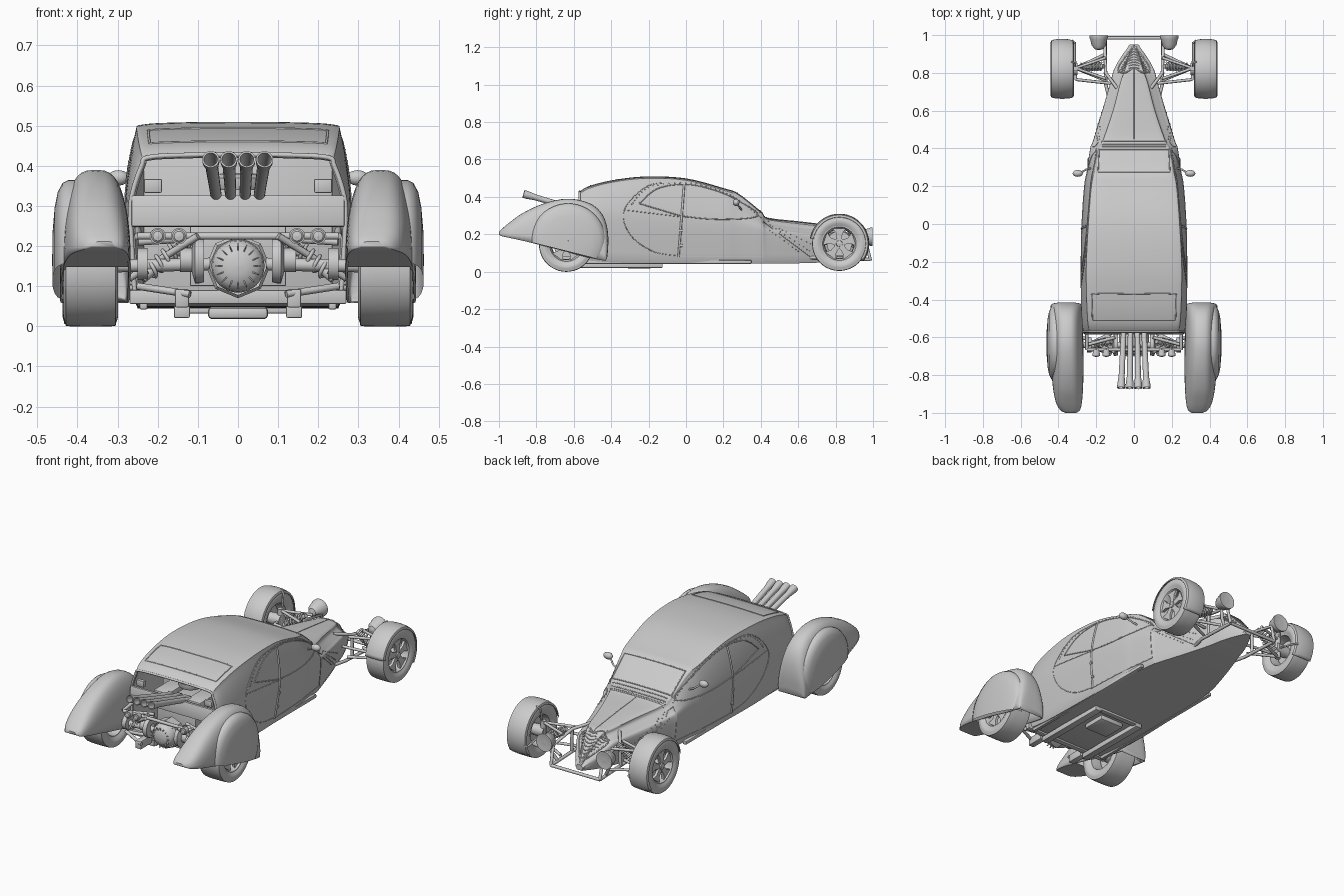
import bpy, bmesh, math
from mathutils import Vector, Matrix
from mathutils.bvhtree import BVHTree

if "Cube" in bpy.data.objects:
    bpy.data.objects.remove(bpy.data.objects["Cube"])

def spline(pts, n=6):
    """Catmull-Rom interpolation of tuples of any length."""
    out = []
    for i in range(len(pts) - 1):
        a, b, c, d = pts[max(i-1, 0)], pts[i], pts[i+1], pts[min(i+2, len(pts)-1)]
        for k in range(n):
            t = k / n
            out.append(tuple(.5*(2*q + (r-p)*t + (2*p-5*q+4*r-s)*t*t + (3*q-p-3*r+s)*t**3)
                             for p, q, r, s in zip(a, b, c, d)))
    return out + [tuple(pts[-1])]

def finish(name, bm, mirror=False, solid=0):
    bmesh.ops.recalc_face_normals(bm, faces=bm.faces)
    me = bpy.data.meshes.new(name)
    bm.to_mesh(me)
    ob = bpy.data.objects.new(name, me)
    bpy.context.collection.objects.link(ob)
    if solid:
        m = ob.modifiers.new("Thickness", 'SOLIDIFY')
        m.thickness = solid
    if mirror:
        ob.modifiers.new("Mirror", 'MIRROR')
    return ob

def loft(rings, closed=True, caps=()):
    bm = bmesh.new()
    vs = [[bm.verts.new(p) for p in r] for r in rings]
    n = len(vs[0])
    for a, b in zip(vs, vs[1:]):
        for i in range(n if closed else n - 1):
            bm.faces.new((a[i], a[(i+1) % n], b[(i+1) % n], b[i]))
    for c in caps:
        bm.faces.new(vs[c])
    return bm

def lathe(name, prof, origin, axis, mirror=False, seg=32):
    """Revolve (radius, height) points about an axis."""
    q = Vector(axis).to_track_quat('Z', 'Y')
    rings = [[Vector(origin) + q @ Vector((max(r, .0003)*math.cos(a), max(r, .0003)*math.sin(a), h))
              for a in [2*math.pi*i/seg for i in range(seg)]] for r, h in prof]
    return finish(name, loft(rings), mirror)

def rod(name, a, b, r, mirror=False, seg=20):
    d = Vector(b) - Vector(a)
    return lathe(name, [(0, 0), (r, 0), (r, d.length), (0, d.length)], a, d, mirror, seg)

def box(name, c, s, mirror=False, rx=0, bevel=.004):
    bm = bmesh.new()
    bmesh.ops.create_cube(bm, size=1, matrix=Matrix.Translation(c) @ Matrix.Rotation(rx, 4, 'X') @ Matrix.Diagonal((*s, 1)))
    bmesh.ops.bevel(bm, geom=bm.edges[:], offset=bevel, segments=2, affect='EDGES', profile=.5)
    return finish(name, bm, mirror)

def tubes(name, paths, r, mirror=False):
    cu = bpy.data.curves.new(name, 'CURVE')
    cu.dimensions, cu.bevel_depth, cu.bevel_resolution, cu.use_fill_caps = '3D', r, 2, True
    for s in ((1, -1) if mirror else (1,)):
        for p in paths:
            if len(p) < 2:
                continue
            sp = cu.splines.new('POLY')
            sp.points.add(len(p) - 1)
            for pt, v in zip(sp.points, p):
                pt.co = (v[0]*s, v[1], v[2], 1)
    ob = bpy.data.objects.new(name, cu)
    bpy.context.collection.objects.link(ob)

def spring(a, b, r, turns):
    a, d = Vector(a), Vector(b) - Vector(a)
    q = d.to_track_quat('Z', 'Y')
    n = turns * 12
    return [a + q @ Vector((r*math.cos(i*math.pi/6), r*math.sin(i*math.pi/6), d.length*i/n)) for i in range(n + 1)]

# Body shell: y, floor z, floor w, belt w, belt z, roof w, shoulder z, top z
stations = [(-.57, .07, .25, .268, .27, .24, .40, .428), (-.52, .06, .25, .275, .27, .248, .43, .457),
            (-.40, .05, .25, .28, .27, .254, .462, .488), (-.22, .045, .25, .28, .26, .256, .482, .509),
            (0, .045, .245, .275, .25, .245, .472, .499), (.2, .045, .235, .262, .24, .229, .42, .447),
            (.28, .045, .225, .25, .23, .213, .39, .418), (.40, .045, .21, .232, .22, .192, .30, .323),
            (.44, .045, .20, .217, .21, .17, .265, .287), (.6, .045, .15, .168, .19, .115, .24, .268),
            (.75, .05, .10, .125, .18, .075, .225, .25), (.82, .055, .08, .105, .17, .05, .21, .236),
            (.89, .06, .05, .065, .12, .03, .15, .168), (.95, .065, .015, .02, .08, .012, .09, .097)]
rings = []
for y, zb, wb, wm, zm, wr, zs, zt in spline(stations, 5):
    upper = spline([(wb + .008, zb + .02), (wm, zm), ((wm+wr)/2 + .008, (zm+zs)/2), (wr, zs),
                    (wr*.93, zt - (zt-zs)*.25), (wr*.5, zt - (zt-zs)*.04), (0, zt)], 4)
    half = [(0, zb), (wb, zb)] + upper
    rings.append([(x, y, z) for x, z in half] + [(-x, y, z) for x, z in half[-2:0:-1]])
bm = loft(rings, caps=(-1,))
bmesh.ops.recalc_face_normals(bm, faces=bm.faces)
tree = BVHTree.FromBMesh(bm)
finish("body_shell", bm, solid=.01)

def side(pts, n=8):
    hits = [tree.ray_cast(Vector((1, y, z)), Vector((-1, 0, 0)))[0] for y, z in spline(pts, n)]
    return [h for h in hits if h]
def top(pts, n=8):
    hits = [tree.ray_cast(Vector((x, y, 1)), Vector((0, 0, -1)))[0] for x, y in spline(pts, n)]
    return [h for h in hits if h]

# Window trims, door seams and panel lines laid on the shell
window = [(-.25, .365), (-.15, .445), (0, .467), (.15, .437), (.28, .38), (.385, .30), (.2, .28), (0, .295), (-.15, .335), (-.25, .365)]
tubes("side_window_trim", [side(window)], .003, True)
tubes("door_seams", [side([(-.02, .475), (-.2, .46), (-.33, .33), (-.3, .2), (-.18, .11), (-.05, .085)]),
                     side([(.41, .27), (.41, .08)]), side([(-.05, .08), (.41, .08)]),
                     side([(-.33, .33), (0, .29)]), side([(.41, .27), (.67, .075)])], .002, True)
tubes("door_pillar", [side([(-.01, .465), (-.04, .08)])], .006, True)
tubes("windscreen_trim", [top([(-.19, .275), (.19, .275)], 20), top([(-.19, .395), (.19, .395)], 20)], .003)
tubes("windscreen_pillars", [top([(.19, .275), (.185, .395)])], .003, True)
tubes("cowl_louvres", [top([(-.17, y), (.17, y)], 20) for y in (.41, .42, .43, .44)], .0025)
tubes("hood_ridge", [top([(0, .45), (0, .83)], 20)], .002)
tubes("rear_window_trim", [top([(.22, -.51), (.222, -.39), (.2, -.37), (0, -.37), (-.2, -.37), (-.222, -.39), (-.22, -.51)], 10),
                           top([(-.22, -.51), (.22, -.51)], 20)], .003)
tubes("door_hinges", [side([(-.035, z), (-.02, z)]) for z in (.22, .14)], .008, True)
bm = bmesh.new()
outer = [(-.29, .36), (-.2, .45), (0, .475), (.18, .435), (.3, .37), (.4, .29)]
for p in side(outer, 7) + side([(.45, .22), (.6, .11)], 8) + side([(.45, .25), (.66, .11)], 10) + side([(.5, .23), (.68, .14)], 8):
    for s in (1, -1):
        bmesh.ops.create_icosphere(bm, subdivisions=1, radius=.0035, matrix=Matrix.Translation((p.x*s, p.y, p.z)))
finish("rivets", bm)
# Nose grille
tubes("grille_bars", [top([(-w, y), (0, y + .03), (w, y)], 4)
                      for y, w in [(.80 + .014*i, .088 - .009*i) for i in range(9)]], .003)
tubes("grille_surround", [top([(0, .945), (.05, .88), (.085, .82), (.05, .80), (0, .83)], 6)], .004, True)

# Rear edge, tail panel, bulkhead and floor
tubes("rear_opening_rim", [[Vector(p) for p in rings[0]] + [Vector(rings[0][0])]], .006)
box("tail_panel", (0, -.572, .287), (.53, .018, .078), rx=-.1)
box("rear_bulkhead", (0, -.33, .26), (.47, .01, .38))
box("rear_corner_vent", (.212, -.56, .35), (.045, .02, .035), True)
box("rear_sill_bar", (0, -.565, .073), (.54, .03, .035))
box("belly_keel", (0, -.25, .033), (.15, .14, .03), bevel=.01)
box("floor_rail", (.14, -.35, .036), (.04, .45, .03), True)
box("floor_cross_rail", (0, -.14, .04), (.30, .03, .016))
box("side_sill", (.235, -.1, .052), (.02, .9, .02), True)

# Engine with four upswept pipes
box("engine_block", (0, -.45, .2), (.24, .2, .2))
for s in (1, -1):
    box("cylinder_head", (s*.1, -.45, .3), (.09, .19, .05))
lathe("air_cleaner", [(0, 0), (.06, 0), (.065, .01), (.065, .03), (.05, .04), (0, .042)], (0, -.42, .34), (0, 0, 1))
for x in (-.068, -.023, .022, .066):
    lathe("exhaust_pipe", [(.014, 0), (.0145, .1), (.016, .26), (.021, .30), (.0215, .322), (.017, .322), (.013, .2)],
          (x*.8, -.56, .325), (x*2, -3.05, .9), seg=20)
tubes("exhaust_headers", [spline([(x*.8, -.56, .325), (x, -.5, .31), (x*1.6, -.45, .28)], 5) for x in (-.068, -.023, .022, .066)], .0135)

# Rear axle
lathe("differential", [(.05, -.09), (.078, -.07), (.08, -.01), (.072, 0)], (0, -.655, .15), (0, -1, 0), seg=8)
lathe("differential_cover", [(.066, -.005), (.063, .015), (.048, .032), (.02, .04), (0, .041)], (0, -.655, .15), (0, -1, 0))
bm = bmesh.new()
for i in range(16):
    bmesh.ops.create_cube(bm, size=1, matrix=Matrix.Translation((0, -.685, .15)) @ Matrix.Rotation(math.tau*i/16, 4, 'Y')
                          @ Matrix.Translation((0, 0, .04)) @ Matrix.Rotation(.75, 4, 'X') @ Matrix.Diagonal((.003, .008, .04, 1)))
finish("differential_ribs", bm)
lathe("inboard_brake", [(.02, 0), (.055, 0), (.058, .012), (.058, .022), (.03, .03), (.03, .06)], (.085, -.64, .165), (1, 0, 0), True)
rod("half_shaft", (.07, -.64, .155), (.33, -.64, .15), .016, True)
rod("hub_carrier", (.225, -.64, .155), (.25, -.64, .155), .04, True)
tubes("rear_links", [[(.25, -.64, .1), (.12, -.58, .08)], [(.25, -.64, .1), (.12, -.69, .08)], [(.25, -.64, .21), (.1, -.6, .22)],
                     [(.1, -.68, .225), (.27, -.6, .12)]], .009, True)
rod("rear_damper", (.24, -.645, .12), (.12, -.62, .215), .014, True)
tubes("rear_spring", [spring((.23, -.642, .13), (.13, -.622, .21), .02, 6)], .005, True)
box("axle_cradle", (.14, -.64, .07), (.035, .1, .045), True)
tubes("tail_lamp_bar", [[(-.25, -.665, .225), (.25, -.665, .225)], [(.25, -.665, .225), (.25, -.57, .24)], [(-.25, -.665, .225), (-.25, -.57, .24)]], .009)
for x in (.147, .2):
    lathe("tail_lamp", [(0, -.03), (.015, -.025), (.02, 0), (.02, .008), (.016, .008), (.012, .012), (0, .014)], (x, -.69, .225), (0, -1, 0), True, 24)

# Rear fenders: bottom y z, top y z, centre x, half width
ribs = [(-1, .198, -1, .212, .335, .028), (-.985, .19, -.985, .228, .338, .052), (-.94, .18, -.945, .262, .345, .07), (-.85, .16, -.87, .315, .35, .081),
        (-.75, .135, -.76, .365, .352, .085), (-.65, .11, -.64, .39, .355, .087), (-.58, .09, -.54, .375, .356, .087),
        (-.52, .075, -.47, .335, .357, .087), (-.47, .065, -.43, .27, .357, .086), (-.44, .06, -.415, .18, .357, .085),
        (-.43, .058, -.42, .08, .357, .08)]
fr = []
for by, bz, ty, tz, cx, hw in spline(ribs, 4):
    ring = []
    for i in range(25):
        a = math.pi*i/24
        f, c = abs(math.sin(a))**.75, math.cos(a)
        ring.append((cx + hw*math.copysign(abs(c)**.68, c), by + (ty-by)*f, bz + (tz-bz)*f))
    fr.append(ring)
finish("rear_fender", loft(fr, closed=False, caps=(0, -1)), True, .006)
finish("fender_tail_underside", loft([(r[0], r[-1]) for r in fr if r[0][1] < -.79], closed=False), True)
# Domed wheel spat, trimmed along the fender's lower edge
q = Matrix.Translation((0, -.63, .165))
bm = loft([[q @ Vector((x, r*math.cos(math.tau*i/48), r*math.sin(math.tau*i/48))) for i in range(48)]
           for r, x in ((.2, .40), (.2, .422), (.192, .437), (.17, .449), (.13, .457), (.07, .462), (.001, .463))])
bmesh.ops.bisect_plane(bm, geom=bm.verts[:] + bm.edges[:] + bm.faces[:], plane_co=(0, -.42, .055),
                       plane_no=(0, -.25, -1), clear_outer=True)
finish("fender_spat", bm, True)

# Wheels
def wheel(name, cx, y, z, r, w):
    h, k = w/2, .62*r
    c = (cx, y, z)
    lathe(name + "_tyre", spline([(k, -h*.8), (r*.8, -h), (r*.95, -h*.93), (r, -h*.75), (r, h*.75), (r*.95, h*.93), (r*.8, h), (k, h*.8)], 3),
          c, (1, 0, 0), True, 48)
    lathe(name + "_rim", [(k*.95, -h*.8), (k*1.08, -h*.82), (k*1.02, -h*.6), (k*.9, 0), (k*.95, h*.6), (k*1.08, h*.85), (k*1.0, h*.85), (k*.9, h*.6), (k*.86, 0), (k*.95, -h*.8)],
          c, (1, 0, 0), True, 48)
    lathe(name + "_brake_disc", [(0, -.006), (k*.75, -.006), (k*.75, .006), (0, .006)], c, (1, 0, 0), True)
    lathe(name + "_hub", [(0, -h*.5), (.03, -h*.5), (.03, h*.6), (.018, h*.65), (.016, h*.85), (0, h*.9)], c, (1, 0, 0), True, 24)
    bm = bmesh.new()
    for i in range(5):
        m = Matrix.Translation((cx + h*.5, y, z)) @ Matrix.Rotation(math.tau*i/5, 4, 'X')
        pts = [(-.013, .015), (.013, .015), (.016, k*.6), (.036, k*.9), (-.036, k*.9), (-.016, k*.6)]
        f = bm.faces.new([bm.verts.new(m @ Vector((0, a, b))) for a, b in pts])
        ex = bmesh.ops.extrude_face_region(bm, geom=[f])
        bmesh.ops.translate(bm, vec=(.014, 0, 0), verts=[v for v in ex['geom'] if isinstance(v, bmesh.types.BMVert)])
    finish(name + "_spokes", bm, True)
wheel("rear_wheel", .367, -.64, .145, .145, .135)
wheel("front_wheel", .38, .82, .15, .145, .115)

# Front cycle fender
gr = []
for i in range(33):
    a = math.radians(-35 + 205*i/32)
    gr.append([(x, .82 + r*math.cos(a), .15 + r*math.sin(a)) for x, r in
               ((.318, .142), (.324, .153), (.345, .158), (.38, .16), (.415, .158), (.436, .153), (.442, .142))])
finish("front_cycle_fender", loft(gr, closed=False), True, .004)
tubes("fender_stay", [[(.31, .825, .15), (.312, .85, .29), (.33, .86, .302)], [(.31, .825, .15), (.312, .96, .12), (.33, .972, .12)]], .005, True)

# Front frame and suspension
tubes("front_frame", [[(.12, .62, .075), (.15, .74, .075), (.152, .985, .065)], [(.09, .72, .22), (.15, .8, .2), (.155, .96, .17), (.152, .985, .065)],
                      [(.152, .8, .075), (.15, .8, .2)]], .009, True)
tubes("front_cross_bar", [[(-.152, .985, .065), (.152, .985, .065)]], .009)
tubes("front_wishbones", [[(.15, .76, .09), (.31, .825, .1)], [(.15, .9, .09), (.31, .825, .1)], [(.15, .77, .2), (.31, .825, .205)],
                          [(.15, .88, .2), (.31, .825, .205)], [(.13, .745, .15), (.31, .765, .15)], [(.31, .765, .15), (.31, .825, .15)]], .008, True)
rod("front_upright", (.312, .825, .09), (.312, .825, .215), .015, True)
rod("front_hub", (.3, .82, .15), (.36, .82, .15), .032, True)
rod("front_damper", (.16, .835, .21), (.3, .83, .12), .012, True)
tubes("front_spring", [spring((.17, .835, .204), (.28, .83, .133), .02, 7)], .005, True)
# Headlamps and mirrors
lathe("headlamp", [(0, -.078), (.022, -.072), (.038, -.05), (.045, -.02), (.049, -.012), (.049, 0), (.043, 0), (.03, -.003), (0, -.001)], (.187, .998, .187), (0, 1, 0), True)
tubes("headlamp_stalk", [[(.187, .95, .15), (.175, .94, .11), (.152, .93, .075)]], .009, True)
bm = bmesh.new()
bmesh.ops.create_uvsphere(bm, u_segments=20, v_segments=12, radius=1,
                          matrix=Matrix.Translation((.298, .268, .37)) @ Matrix.Diagonal((.027, .018, .019, 1)))
finish("door_mirror", bm, True)
tubes("mirror_arm", [[(.285, .27, .365), (.25, .29, .34), (.21, .3, .325)]], .005, True)

# Smooth curved surfaces, keep edges crisp
bpy.ops.object.select_all(action='DESELECT')
for ob in bpy.context.scene.objects:
    if ob.type == 'MESH':
        ob.select_set(True)
        bpy.context.view_layer.objects.active = ob
bpy.ops.object.shade_smooth_by_angle(angle=math.radians(35))
